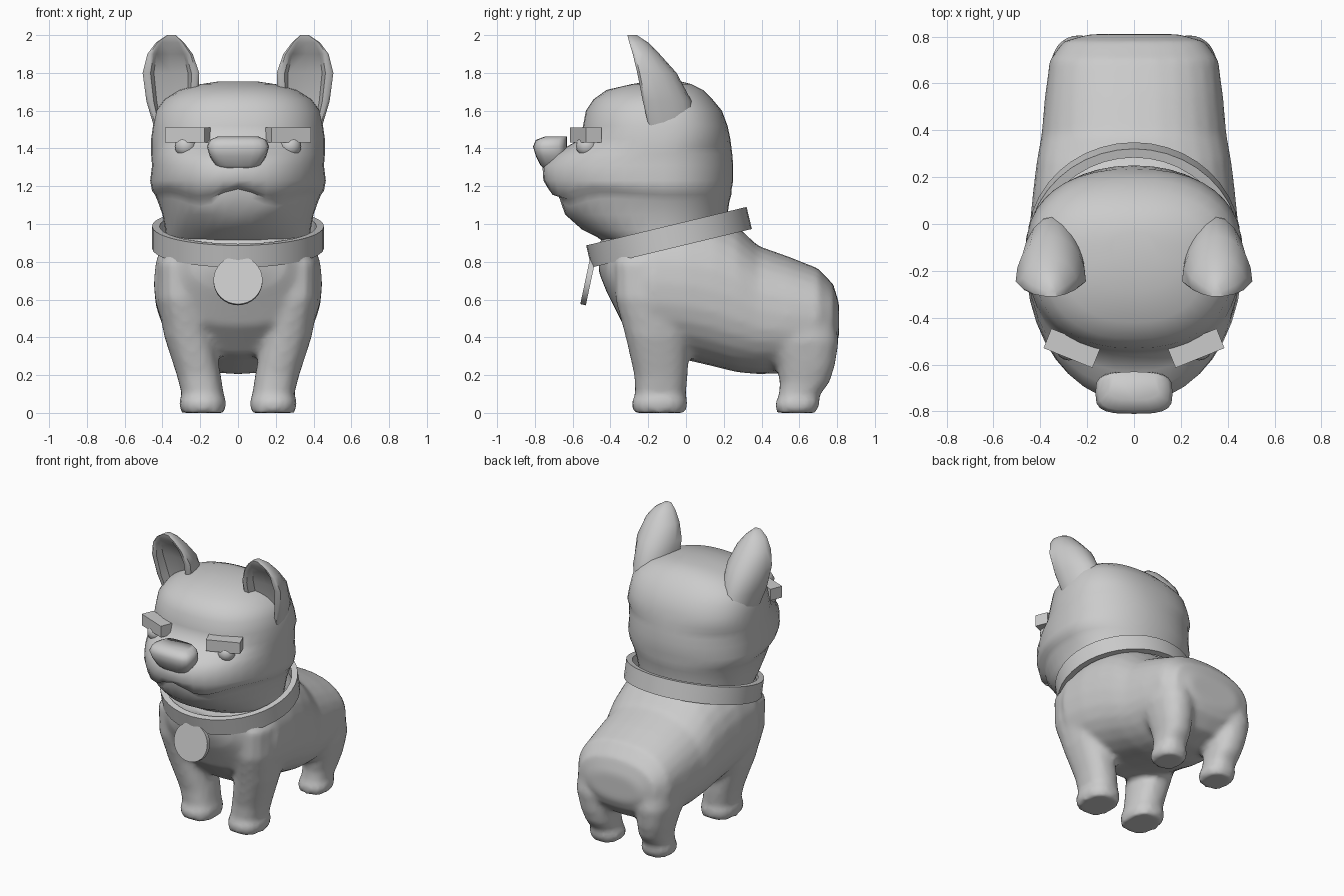
import bpy, bmesh, math
from mathutils import Vector

if "Cube" in bpy.data.objects:
    bpy.data.objects.remove(bpy.data.objects["Cube"], do_unlink=True)

clay = bpy.data.materials.new("clay_grey")
clay.use_nodes = True
clay.diffuse_color = (0.6, 0.6, 0.6, 1)
clay.node_tree.nodes["Principled BSDF"].inputs["Base Color"].default_value = (0.6, 0.6, 0.6, 1)


def finish(bm, name, smooth=40):
    bmesh.ops.recalc_face_normals(bm, faces=bm.faces)
    mesh = bpy.data.meshes.new(name)
    bm.to_mesh(mesh)
    bm.free()
    mesh.materials.append(clay)
    ob = bpy.data.objects.new(name, mesh)
    bpy.context.collection.objects.link(ob)
    if smooth:
        bpy.ops.object.select_all(action='DESELECT')
        ob.select_set(True)
        bpy.context.view_layer.objects.active = ob
        bpy.ops.object.shade_smooth_by_angle(angle=math.radians(smooth))
    return ob


def loft(bm, rings):
    """Skin a list of equal point loops and cap both ends."""
    loops = [[bm.verts.new(p) for p in ring] for ring in rings]
    n = len(loops[0])
    for a, b in zip(loops, loops[1:]):
        for i in range(n):
            j = (i + 1) % n
            bm.faces.new((a[i], a[j], b[j], b[i]))
    bm.faces.new(loops[0][::-1])
    bm.faces.new(loops[-1])


def oval(n, e=1.0):
    """Unit superellipse points."""
    def power(v):
        return math.copysign(abs(v) ** e, v)
    turns = [2 * math.pi * i / n for i in range(n)]
    return [(power(math.cos(t)), power(math.sin(t))) for t in turns]


# Body and legs, fused into one soft skin
bm = bmesh.new()
trunk = [  # y, bottom, top, half width
    (-.46, .74, .90, .12), (-.42, .64, .96, .26), (-.33, .46, 1.03, .38),
    (-.18, .31, 1.07, .445), (0, .28, 1.08, .445), (.15, .245, 1.05, .43),
    (.27, .215, .99, .415), (.38, .205, .885, .395), (.55, .21, .825, .38),
    (.70, .25, .765, .36), (.78, .33, .68, .30), (.81, .40, .58, .19)]
loft(bm, [[(w * c, y, (lo + hi) / 2 + (hi - lo) / 2 * s) for c, s in oval(28, .85)]
          for y, lo, hi, w in trunk])
front_leg = [  # z, inner x, outer x, front y, back y
    (0, .07, .30, -.28, 0), (.055, .06, .315, -.29, .01), (.10, .075, .30, -.27, 0),
    (.2, .09, .325, -.275, .01), (.4, .13, .39, -.32, .02),
    (.6, .17, .43, -.375, .06), (.8, .2, .43, -.38, .1)]
hind_leg = [
    (0, .10, .30, .48, .69), (.05, .09, .315, .47, .71), (.09, .11, .30, .49, .705),
    (.16, .11, .31, .495, .76), (.25, .11, .335, .48, .79),
    (.38, .1, .365, .42, .81), (.55, .12, .36, .40, .78)]
for leg in (front_leg, hind_leg):
    for side in (-1, 1):
        loft(bm, [[(side * ((a + b) / 2 + (b - a) / 2 * c), (f + k) / 2 + (k - f) / 2 * s, z)
                   for c, s in oval(16, .85)] for z, a, b, f, k in leg])
body = finish(bm, "body_and_legs")
fuse = body.modifiers.new("fuse", 'REMESH')
fuse.mode = 'VOXEL'
fuse.voxel_size = .02
fuse.use_smooth_shade = True
soften = body.modifiers.new("soften", 'SMOOTH')
soften.factor = .5
soften.iterations = 5

# Head with muzzle and curved lip
bm = bmesh.new()
skull = [  # z, half width, front y, back y
    (.88, .36, -.40, .17), (.93, .38, -.47, .2), (.97, .385, -.55, .21),
    (1.05, .40, -.64, .22), (1.12, .425, -.675, .23), (1.155, .44, -.68, .24),
    (1.175, .455, -.735, .24), (1.23, .465, -.755, .25), (1.31, .455, -.76, .25),
    (1.37, .46, -.70, .245), (1.41, .46, -.63, .24), (1.45, .46, -.56, .235),
    (1.52, .45, -.545, .22), (1.6, .435, -.53, .19), (1.66, .39, -.49, .14),
    (1.71, .31, -.42, .09), (1.74, .2, -.29, .03), (1.755, .1, -.2, -.03)]
rings = []
for z, w, front, back in skull:
    ring = []
    for c, s in oval(40, .95 if z < 1.43 else .85):
        y = -.12 + (back + .12) * s if s > 0 else -.12 - (front + .12) * s
        lip = .03 * math.cos(math.pi * w * c / .2) * max(0, -s) if 1.1 < z < 1.2 else 0
        ring.append((w * c, y, z + lip))
    rings.append(ring)
loft(bm, rings)
finish(bm, "head", 60)

# Ears: rounded back, hollow front
ear = [  # z, inner x, outer x, front y, back y
    (1.5, .25, .44, -.18, .05), (1.65, .21, .485, -.215, .03), (1.8, .205, .505, -.245, -.05),
    (1.9, .24, .48, -.27, -.14), (1.96, .285, .435, -.29, -.2), (2.0, .33, .375, -.30, -.26)]
for side, label in ((1, "left"), (-1, "right")):
    bm = bmesh.new()
    rings = []
    for z, a, b, f, k in ear:
        mid, half = (a + b) / 2, (b - a) / 2
        depth = (k - f) * .3 if z < 1.95 else .0
        ring = [(mid + half * math.cos(math.pi * i / 10),
                 f + (k - f) * math.sin(math.pi * i / 10)) for i in range(11)]
        ring += [(mid + half * u, f + depth * d - .01)
                 for u, d in ((-.9, -.05), (-.72, 0), (-.6, .8), (0, 1), (.6, .8), (.72, 0), (.9, -.05))]
        rings.append([(side * x, y, z) for x, y in ring])
    loft(bm, rings)
    finish(bm, label + "_ear", 50)

    # Eyes
    bm = bmesh.new()
    bmesh.ops.create_uvsphere(bm, u_segments=16, v_segments=10, radius=.057)
    bmesh.ops.translate(bm, verts=bm.verts, vec=(side * .278, -.525, 1.412))
    finish(bm, label + "_eye")

    # Brows
    bm = bmesh.new()
    bmesh.ops.create_cube(bm, size=1)
    bmesh.ops.scale(bm, verts=bm.verts, vec=(.225, .09, .08))
    brow = finish(bm, label + "_brow", 0)
    brow.location = (side * .265, -.53, 1.472)
    brow.rotation_euler.z = side * math.radians(22)

# Nose, narrowing towards the bottom
bm = bmesh.new()
pad = [  # z, half width, front y
    (1.285, .08, -.745), (1.31, .12, -.77), (1.36, .15, -.795),
    (1.41, .165, -.81), (1.445, .15, -.795), (1.462, .11, -.75)]
loft(bm, [[(w * c, (f - .63) / 2 + (f + .63) / 2 * s, z) for c, s in oval(20, .6)]
          for z, w, f in pad])
finish(bm, "nose", 60)

# Collar band
bm = bmesh.new()
section = ((.455, -.06), (.455, .06), (.415, .06), (.415, -.06))
loops = [[bm.verts.new((r * c, r * s * .96, h)) for r, h in section] for c, s in oval(40)]
for a, b in zip(loops, loops[1:] + loops[:1]):
    for i in range(4):
        j = (i + 1) % 4
        bm.faces.new((a[i], a[j], b[j], b[i]))
collar = finish(bm, "collar", 30)
collar.location = (0, -.09, .93)
collar.rotation_euler.x = math.radians(13.5)

# Round tag
bm = bmesh.new()
bmesh.ops.create_cone(bm, cap_ends=True, segments=32, radius1=.13, radius2=.13, depth=.03)
tag = finish(bm, "collar_tag", 30)
tag.location = (0, -.518, .70)
tag.rotation_euler.x = math.radians(90 - 12)
